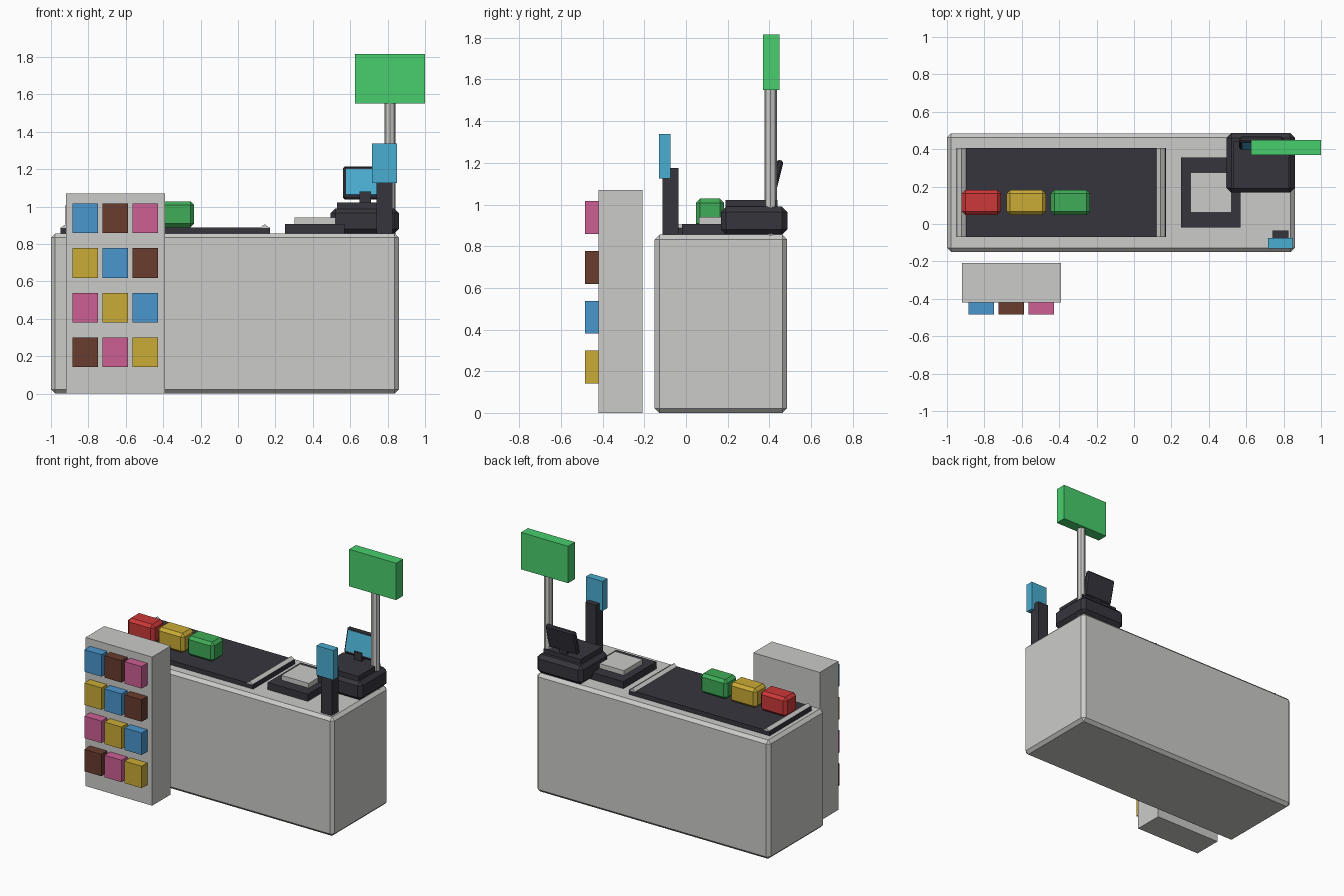
import bpy, bmesh
from math import cos, sin, pi
from mathutils import Matrix, Vector

if "Cube" in bpy.data.objects:
    bpy.data.objects.remove(bpy.data.objects["Cube"], do_unlink=True)


def material(name, hex_code):
    """Flat material from an sRGB hex colour, stored as linear values."""
    srgb = [int(hex_code[i:i + 2], 16) / 255 for i in (0, 2, 4)]
    colour = [((c + 0.055) / 1.055) ** 2.4 for c in srgb] + [1]
    mat = bpy.data.materials.new(name)
    mat.use_nodes = True
    mat.diffuse_color = colour
    mat.node_tree.nodes["Principled BSDF"].inputs["Base Color"].default_value = colour
    return mat


GREY = material("light grey", "CBCBC9")
DARK = material("charcoal", "36353D")
SIGN = material("sign green", "48CE6C")
GREEN = material("box green", "3FAC57")
RED = material("box red", "CC3838")
GOLD = material("gold", "CAAB36")
BLUE = material("sky blue", "4A96CE")
BROWN = material("brown", "683C2F")
PINK = material("pink", "CC5F94")
CYAN = material("screen cyan", "4AADD0")


def add_object(name, bm, mat):
    bmesh.ops.recalc_face_normals(bm, faces=bm.faces)
    mesh = bpy.data.meshes.new(name)
    bm.to_mesh(mesh)
    bm.free()
    mesh.materials.append(mat)
    obj = bpy.data.objects.new(name, mesh)
    bpy.context.scene.collection.objects.link(obj)
    return obj


def box(name, x, y, z, mat, chamfer=0):
    """Box from (min, max) ranges with optional chamfered edges."""
    bm = bmesh.new()
    bmesh.ops.create_cube(bm, size=1)
    size = [r[1] - r[0] for r in (x, y, z)]
    centre = Vector([(r[0] + r[1]) / 2 for r in (x, y, z)])
    bmesh.ops.scale(bm, vec=size, verts=bm.verts)
    if chamfer:
        bmesh.ops.bevel(bm, geom=bm.edges[:], offset=chamfer, segments=1,
                        affect='EDGES')
    obj = add_object(name, bm, mat)
    obj.location = centre
    return obj


def prism(name, profile, y0, y1, mat):
    """Extrude an x-z profile along y."""
    bm = bmesh.new()
    face = bm.faces.new([bm.verts.new((px, y0, pz)) for px, pz in profile])
    result = bmesh.ops.extrude_face_region(bm, geom=[face])
    moved = [v for v in result["geom"] if isinstance(v, bmesh.types.BMVert)]
    bmesh.ops.translate(bm, vec=(0, y1 - y0, 0), verts=moved)
    return add_object(name, bm, mat)


# Counter body
TOP = 0.855
box("counter", (-1, 0.86), (-0.15, 0.485), (0, TOP), GREY, 0.022)

# Conveyor belt with a ridged strip at each end
box("conveyor_belt", (-0.95, 0.17), (-0.07, 0.405), (TOP - 0.01, 0.888), DARK)
for side, x0 in (("right", -0.95), ("left", 0.115)):
    prism("belt_end_strip_" + side,
          [(x0, 0.885), (x0 + 0.055, 0.885), (x0 + 0.0275, 0.905)],
          -0.07, 0.405, GREY)

# Groceries on the belt
for name, x0, mat in (("red", -0.922, RED), ("yellow", -0.682, GOLD), ("green", -0.446, GREEN)):
    box("grocery_" + name, (x0, x0 + 0.212), (0.048, 0.182), (0.888, 1.028), mat, 0.02)

# Weighing scale
box("scale_base", (0.25, 0.57), (-0.02, 0.355), (TOP - 0.01, 0.906), DARK)
box("scale_plate", (0.302, 0.52), (0.062, 0.275), (0.9, 0.94), GREY)

# Cash register: body, upper slab and tilted screen
box("register_body", (0.495, 0.86), (0.168, 0.486), (TOP, 0.99), DARK, 0.025)
box("register_top", (0.53, 0.825), (0.19, 0.44), (0.98, 1.022), DARK)
box("screen_neck", (0.65, 0.71), (0.39, 0.425), (1.01, 1.08), DARK)
tilt = Matrix.Translation((0.68, 0.432, 1.126)) @ Matrix.Rotation(-0.24, 4, 'X')
case = box("screen_case", (-0.118, 0.118), (-0.016, 0.016), (-0.089, 0.089), DARK, 0.009)
glass = box("screen_glass", (-0.103, 0.103), (-0.02, -0.014), (-0.069, 0.072), CYAN)
for obj in (case, glass):
    obj.matrix_world = tilt @ Matrix.Translation(obj.location)

# Card reader on its post
box("reader_post", (0.74, 0.826), (-0.113, -0.035), (TOP - 0.01, 1.175), DARK)
box("reader_screen", (0.717, 0.85), (-0.13, -0.075), (1.125, 1.338), CYAN)

# Lane sign on a pole
bm = bmesh.new()
bmesh.ops.create_cone(bm, cap_ends=True, segments=8, radius1=0.03, radius2=0.03, depth=0.72)
pole = add_object("sign_pole", bm, GREY)
pole.location = (0.812, 0.406, 1.2)
box("lane_sign", (0.625, 1.0), (0.37, 0.449), (1.55, 1.816), SIGN)

# Sweets stand with a grid of packets
box("sweets_stand", (-0.92, -0.39), (-0.42, -0.208), (0, 1.07), GREY)
cycle = [BLUE, BROWN, PINK, GOLD]
for row in range(4):
    for col in range(3):
        x, z = -0.816 + 0.16 * col, 0.937 - 0.239 * row
        box(f"packet_{row + 1}_{col + 1}", (x - 0.068, x + 0.068), (-0.485, -0.415),
            (z - 0.079, z + 0.079), cycle[(col - row) % 4])
